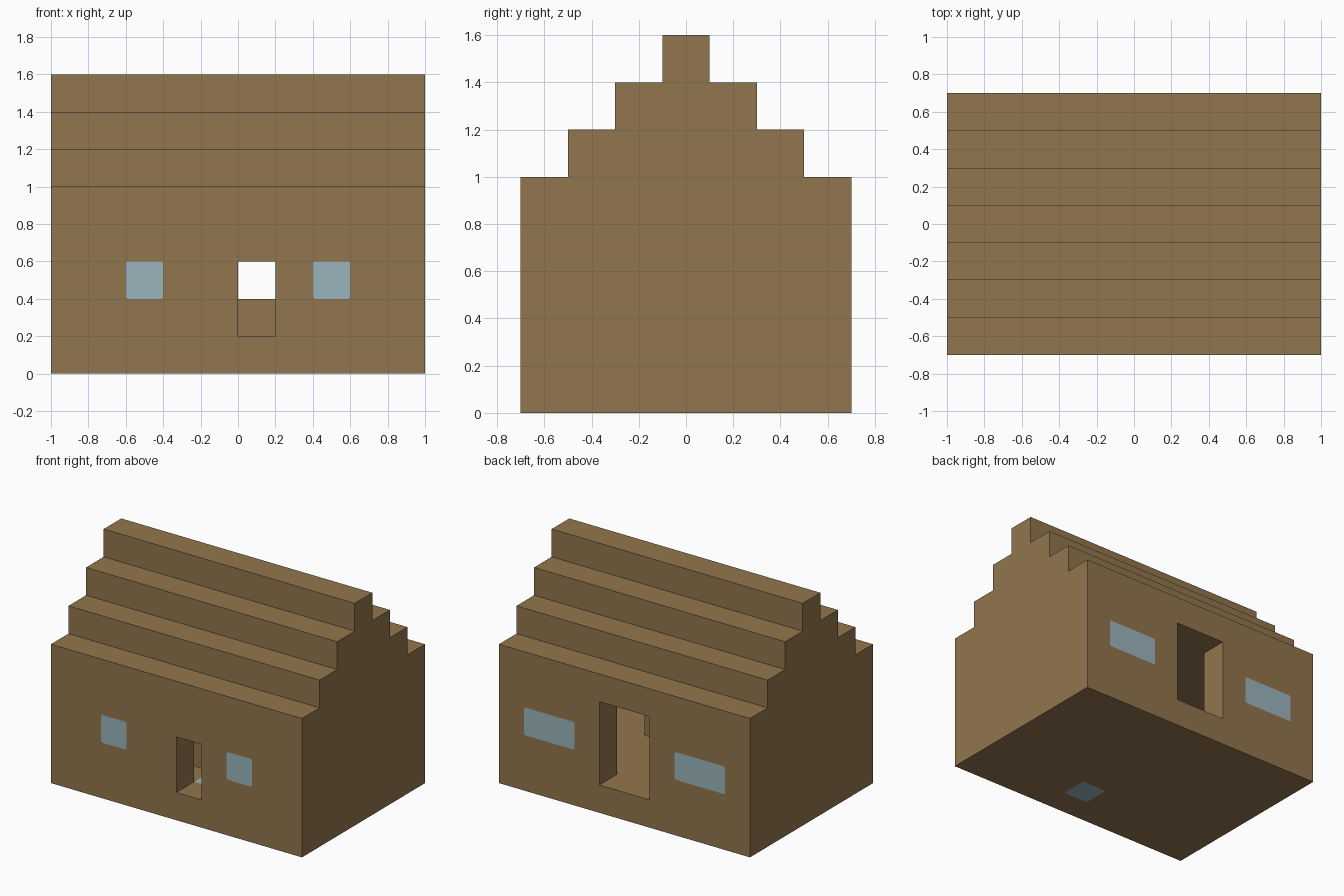
import bpy
import bmesh
from mathutils import Vector

cube = bpy.data.objects.get("Cube")
if cube:
    bpy.data.objects.remove(cube, do_unlink=True)


def material(name, color):
    mat = bpy.data.materials.new(name)
    mat.use_nodes = True
    mat.diffuse_color = (*color, 1)
    bsdf = next(n for n in mat.node_tree.nodes if n.type == 'BSDF_PRINCIPLED')
    bsdf.inputs["Base Color"].default_value = (*color, 1)
    return mat


WOOD = material("brown wood", (0.288, 0.181, 0.074))
GLASS = material("pale blue glass", (0.328, 0.462, 0.503))


def to_object(name, bm, mat):
    bmesh.ops.recalc_face_normals(bm, faces=bm.faces)
    mesh = bpy.data.meshes.new(name)
    bm.to_mesh(mesh)
    bm.free()
    mesh.materials.append(mat)
    obj = bpy.data.objects.new(name, mesh)
    bpy.context.collection.objects.link(obj)
    return obj


def box(name, low, high, mat=WOOD, round_axis=None):
    """Box between two corners, its edges along round_axis softly rounded."""
    low, high = Vector(low), Vector(high)
    bm = bmesh.new()
    bmesh.ops.create_cube(bm, size=1)
    for v in bm.verts:
        v.co = (low + high) / 2 + v.co * (high - low)
    if round_axis is not None:
        edges = [e for e in bm.edges
                 if abs((e.verts[0].co - e.verts[1].co).normalized()[round_axis]) > 0.9]
        bmesh.ops.bevel(bm, geom=edges, offset=0.012, segments=2,
                        profile=0.5, affect='EDGES')
    return to_object(name, bm, mat)


def cut(target, cutter):
    mod = target.modifiers.new("cut", 'BOOLEAN')
    mod.operation = 'DIFFERENCE'
    mod.solver = 'EXACT'
    mod.object = cutter
    bpy.context.view_layer.objects.active = target
    bpy.ops.object.modifier_apply(modifier=mod.name)
    bpy.data.objects.remove(cutter, do_unlink=True)


# House body: stepped gable profile, extruded along x
STEP = 0.2
half = [(0.7, 0)]
for i in range(4):
    y = 0.7 - i * STEP
    half += [(y, 1 + i * STEP)]
    if i < 3:
        half += [(y - STEP, 1 + i * STEP)]
profile = half + [(-y, z) for y, z in reversed(half)]

bm = bmesh.new()
gable = bm.faces.new([bm.verts.new((-1, y, z)) for y, z in profile])
side = bmesh.ops.extrude_face_region(bm, geom=[gable])["geom"]
bmesh.ops.translate(bm, vec=(2, 0, 0),
                    verts=[g for g in side if isinstance(g, bmesh.types.BMVert)])
house = to_object("house_body", bm, WOOD)

# Room and doorways
cut(house, box("room_cutter", (-0.8, -0.5, 0.2), (0.8, 0.5, 0.8)))
cut(house, box("front_door_cutter", (0, -0.8, 0.2), (0.2, -0.4, 0.6)))
cut(house, box("back_door_cutter", (-0.2, 0.4, 0.2), (0.2, 0.8, 0.8)))


def pane(name, low, high, axis):
    """Glass block set flush into a matching hole in the body."""
    grow = Vector([0.05 if i == axis else 0 for i in range(3)])
    cut(house, box("pane_cutter", Vector(low) - grow, Vector(high) + grow, WOOD, axis))
    box(name, low, high, GLASS, axis)


# Windows: square in front, wide at the back
for label, s in (("left", 1), ("right", -1)):
    for place, inner, outer, y in (("front", 0.4, 0.6, -0.7), ("back", 0.4, 0.8, 0.5)):
        x0, x1 = sorted((s * inner, s * outer))
        pane(f"{place}_{label}_window", (x0, y, 0.4), (x1, y + STEP, 0.6), 1)

# Glass tile in the floor behind the front door
pane("floor_tile", (0, -0.5, 0), (0.2, -0.3, 0.2), 2)

# Low counter across the room
box("counter", (-0.4, -0.3, 0.2), (0.4, -0.1, 0.4))
